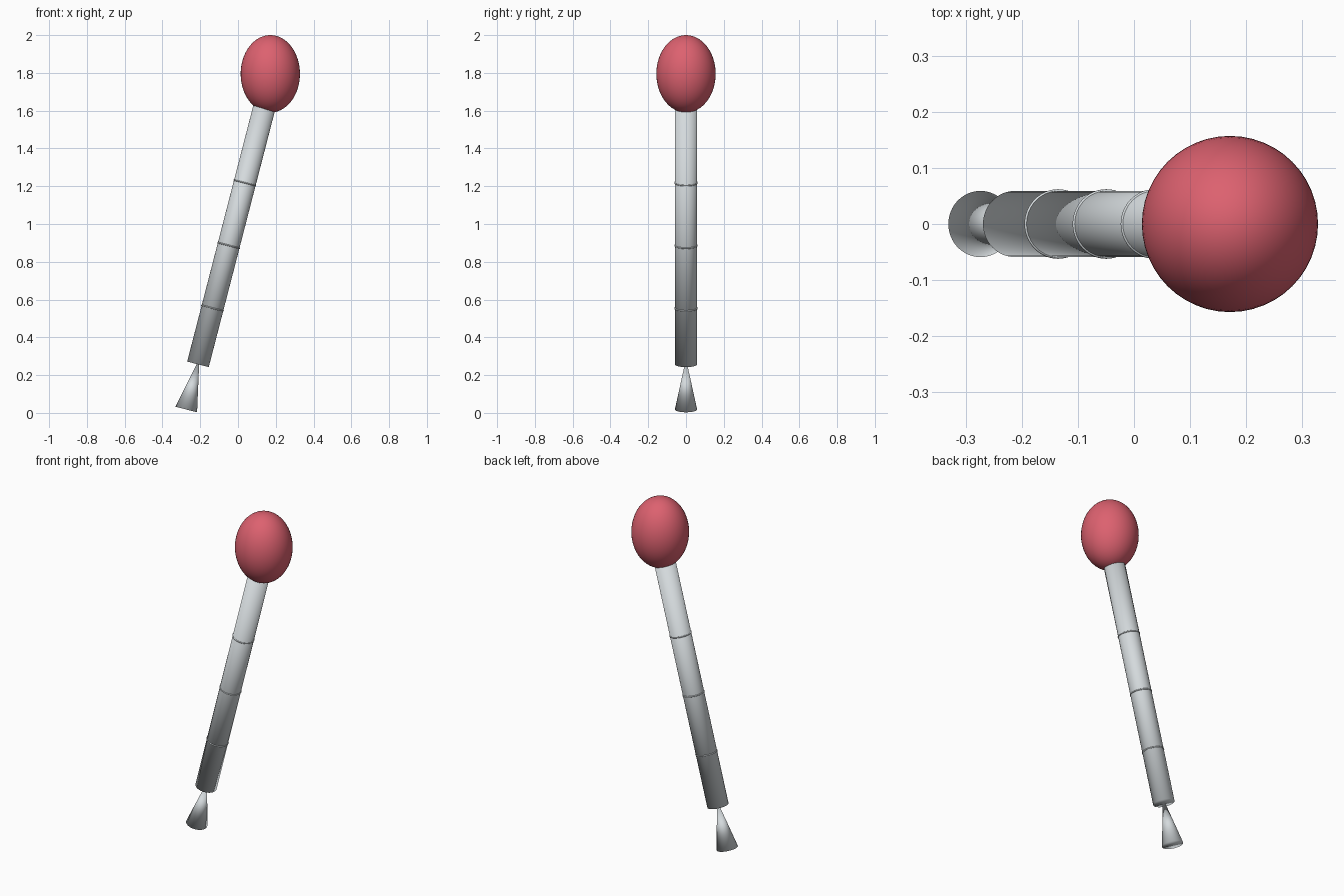
import bpy
from mathutils import Vector

cube = bpy.data.objects.get("Cube")
if cube:
    bpy.data.objects.remove(cube, do_unlink=True)


def make_material(name, rgb):
    mat = bpy.data.materials.new(name)
    mat.use_nodes = True
    mat.diffuse_color = (*rgb, 1)
    mat.node_tree.nodes["Principled BSDF"].inputs["Base Color"].default_value = (*rgb, 1)
    return mat


silver = make_material("silver grey", (0.66, 0.70, 0.72))
red = make_material("soft red", (0.72, 0.12, 0.16))

# Leaning axis shared by the rod, rings and cone
ROD_END = Vector((-0.212, 0, 0.257))
AXIS = Vector((0.25, 0, 0.968)).normalized()
LEAN = AXIS.to_track_quat("Z", "Y").to_euler()
RADIUS = 0.059


def finish(name, mat):
    obj = bpy.context.object
    obj.name = name
    obj.data.materials.append(mat)
    bpy.ops.object.shade_smooth()
    return obj


def on_axis(distance):
    return ROD_END + AXIS * distance


# Rod, rounded in shading right across its caps
rod_length = 1.42
bpy.ops.mesh.primitive_cylinder_add(vertices=48, radius=RADIUS, depth=rod_length,
                                    location=on_axis(rod_length / 2), rotation=LEAN)
finish("rod", silver)

# Thin rings along the rod
for i, distance in enumerate((0.307, 0.65, 0.993)):
    bpy.ops.mesh.primitive_torus_add(major_segments=48, minor_segments=10,
                                     major_radius=RADIUS - 0.001, minor_radius=0.004,
                                     location=on_axis(distance), rotation=LEAN)
    finish(f"ring_{i + 1}", silver)

# Flared cone at the foot, its tip buried in the rod
cone_base, cone_tip = -0.247, 0.03
bpy.ops.mesh.primitive_cone_add(vertices=48, radius1=RADIUS, radius2=0,
                                depth=cone_tip - cone_base,
                                location=on_axis((cone_base + cone_tip) / 2), rotation=LEAN)
finish("foot_cone", silver)

# Upright egg-shaped head
bpy.ops.mesh.primitive_uv_sphere_add(segments=48, ring_count=32, radius=1,
                                     location=(0.171, 0, 1.795))
head = finish("head", red)
head.scale = (0.157, 0.157, 0.205)
